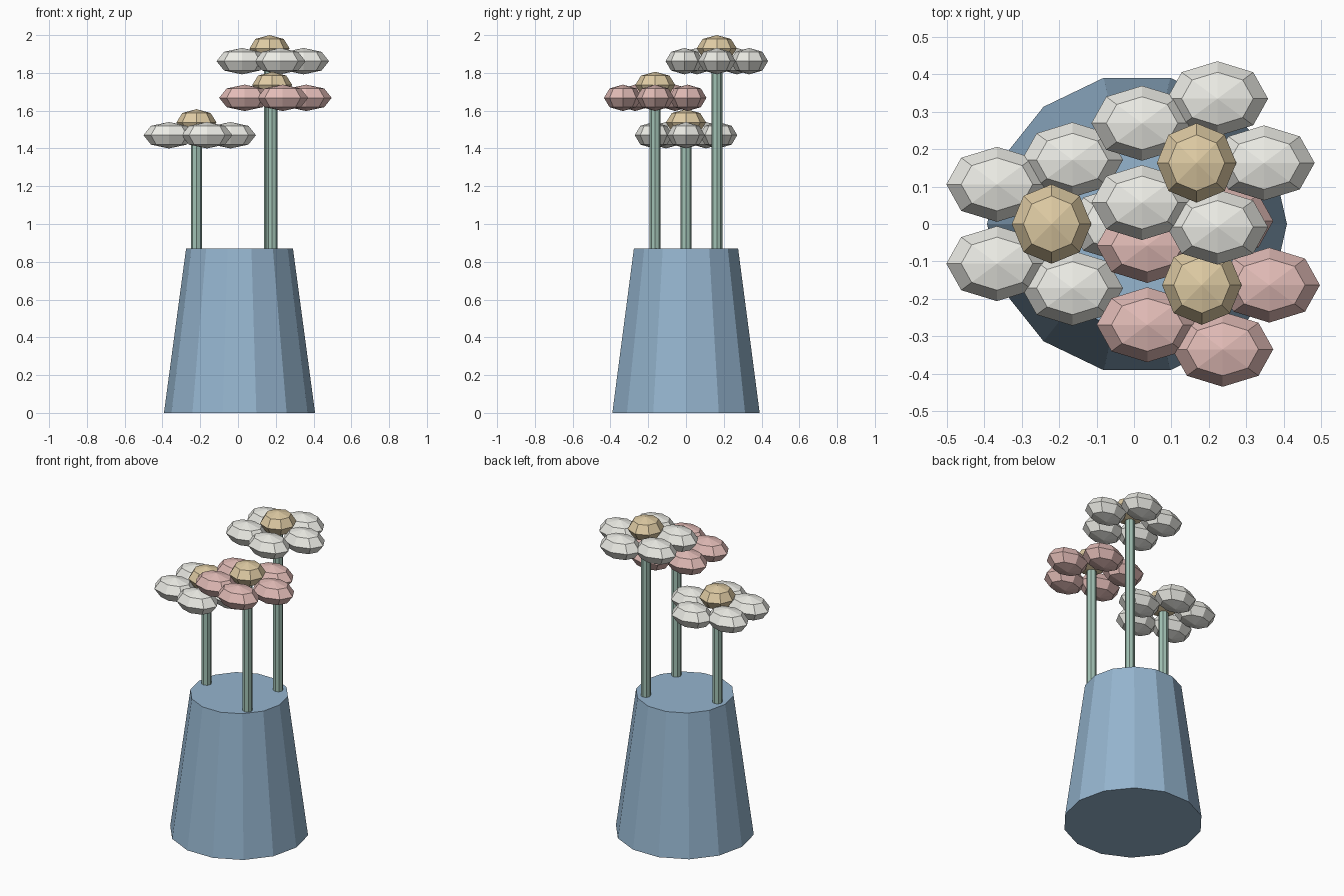
import bpy, math

if "Cube" in bpy.data.objects:
    bpy.data.objects.remove(bpy.data.objects["Cube"])

def material(name, rgb):
    m = bpy.data.materials.new(name)
    m.diffuse_color = (*rgb, 1)
    m.use_nodes = True
    m.node_tree.nodes["Principled BSDF"].inputs["Base Color"].default_value = m.diffuse_color
    return m

BLUE = material("vase_blue", (0.30, 0.46, 0.62))
GREEN = material("stem_green", (0.36, 0.54, 0.46))
CREAM = material("petal_cream", (0.84, 0.84, 0.79))
ROSE = material("petal_rose", (0.76, 0.50, 0.47))
GOLD = material("centre_gold", (0.74, 0.60, 0.37))

def frustum(name, sides, r_bottom, r_top, x, y, z0, z1, mat):
    # Z rotation of the primitive puts a vertex on the +x axis
    bpy.ops.mesh.primitive_cone_add(vertices=sides, radius1=r_bottom, radius2=r_top,
                                    depth=z1 - z0, location=(x, y, (z0 + z1) / 2),
                                    rotation=(0, 0, math.pi / 2))
    ob = bpy.context.object
    ob.name = name
    ob.data.materials.append(mat)

def blob(name, loc, scale, mat):
    # faceted ellipsoid used for petals and flower centres
    bpy.ops.mesh.primitive_uv_sphere_add(segments=8, ring_count=4, radius=1, location=loc)
    ob = bpy.context.object
    ob.name = name
    ob.scale = scale
    ob.data.materials.append(mat)

# Vase
frustum("vase", 14, 0.40, 0.283, 0.008, 0, 0, 0.87, BLUE)

# Flowers: stem, five petals around a domed centre
flowers = [("short", -0.22, 0.0, 1.47, CREAM),
           ("tall", 0.167, 0.163, 1.862, CREAM),
           ("middle", 0.181, -0.163, 1.668, ROSE)]
for name, x, y, z, mat in flowers:
    frustum(name + "_stem", 8, 0.029, 0.029, x, y, 0.82, z, GREEN)
    for i in range(5):
        a = math.radians(72 * i)
        blob(f"{name}_petal_{i + 1}",
             (x + 0.18 * math.cos(a), y + 0.18 * math.sin(a), z),
             (0.135, 0.10, 0.07), mat)
    blob(name + "_flower_centre", (x, y, z + 0.068), (0.106, 0.106, 0.07), GOLD)
